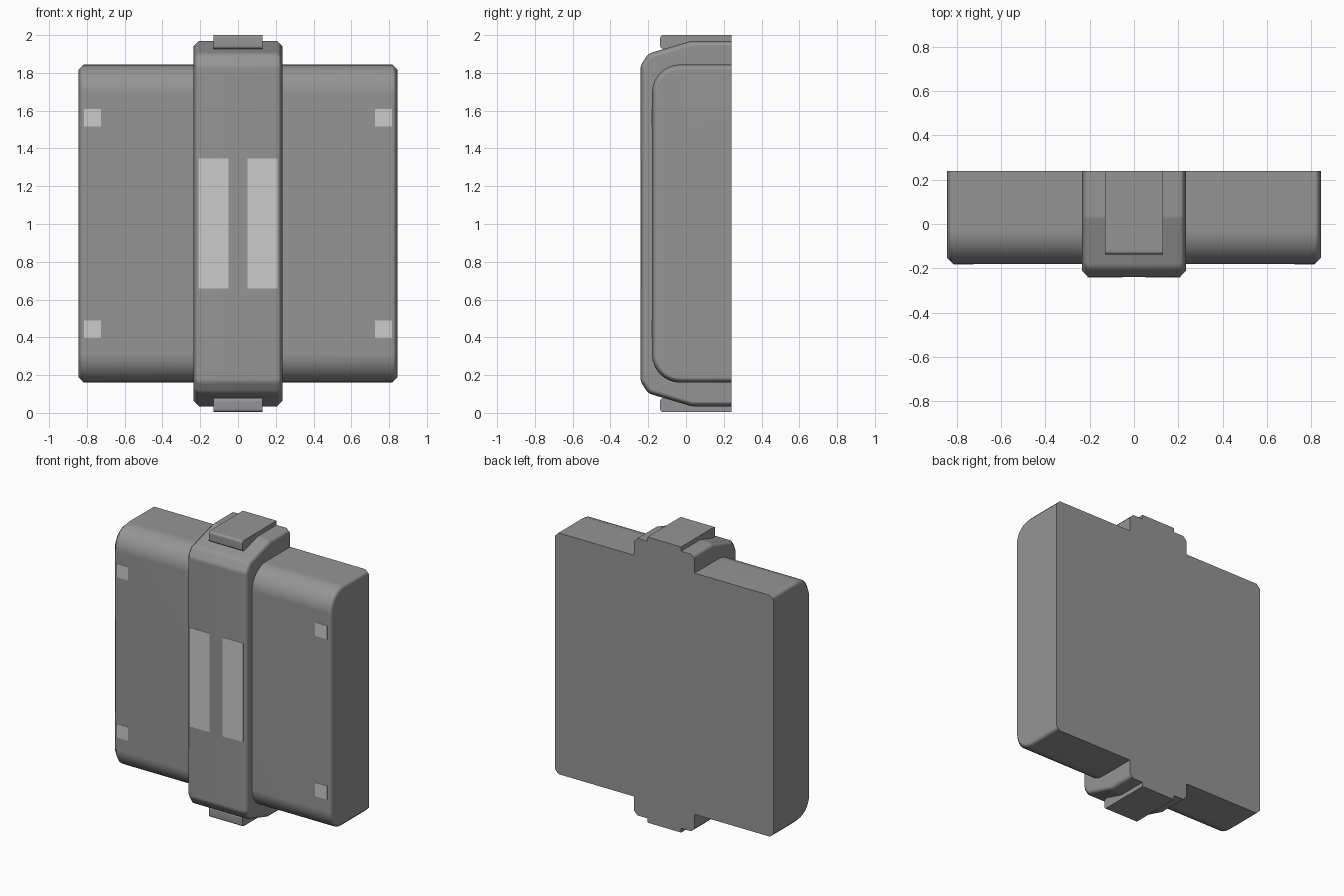
import bpy, bmesh, math
from mathutils import Vector

if "Cube" in bpy.data.objects:
    bpy.data.objects.remove(bpy.data.objects["Cube"], do_unlink=True)

BACK, MID = 0.24, 1.0025


def material(name, value):
    m = bpy.data.materials.new(name)
    m.use_nodes = True
    m.diffuse_color = (value, value, value, 1)
    m.node_tree.nodes["Principled BSDF"].inputs["Base Color"].default_value = (value, value, value, 1)
    return m


grey = material("mid grey", 0.30)
light = material("light grey", 0.60)


def rounded(corners, steps=7):
    """Round each (y, z, radius) corner of a closed outline."""
    out = []
    n = len(corners)
    for i, (y, z, r) in enumerate(corners):
        p = Vector((y, z))
        if r == 0:
            out.append(p)
            continue
        a = (Vector(corners[i - 1][:2]) - p).normalized()
        b = (Vector(corners[(i + 1) % n][:2]) - p).normalized()
        half = a.angle(b) / 2
        centre = p + (a + b).normalized() * (r / math.sin(half))
        start = p + a * (r / math.tan(half)) - centre
        end = p + b * (r / math.tan(half)) - centre
        sweep = start.angle_signed(end)
        for k in range(steps + 1):
            t = -sweep * k / steps
            out.append(centre + Vector((start.x * math.cos(t) - start.y * math.sin(t),
                                        start.x * math.sin(t) + start.y * math.cos(t))))
    return out


def extrude_part(name, outline, half_width, chamfer=0):
    """Extrude a side outline across x and chamfer its ends, leaving the back flat."""
    bm = bmesh.new()
    face = bm.faces.new([bm.verts.new((-half_width, p.x, p.y)) for p in outline])
    moved = bmesh.ops.extrude_face_region(bm, geom=[face])["geom"]
    bmesh.ops.translate(bm, vec=(2 * half_width, 0, 0),
                        verts=[v for v in moved if isinstance(v, bmesh.types.BMVert)])
    bmesh.ops.recalc_face_normals(bm, faces=bm.faces)
    if chamfer:
        edges = [e for e in bm.edges
                 if abs(e.verts[0].co.x - e.verts[1].co.x) < 1e-5
                 and not all(abs(v.co.y - BACK) < 1e-5 for v in e.verts)]
        bmesh.ops.bevel(bm, geom=edges, offset=chamfer, segments=1,
                        affect='EDGES', clamp_overlap=True)
    mesh = bpy.data.meshes.new(name)
    bm.to_mesh(mesh)
    bm.free()
    mesh.materials.append(grey)
    obj = bpy.data.objects.new(name, mesh)
    bpy.context.collection.objects.link(obj)
    bpy.ops.object.select_all(action='DESELECT')
    obj.select_set(True)
    bpy.context.view_layer.objects.active = obj
    bpy.ops.object.shade_smooth_by_angle(angle=math.radians(50))
    weighted = obj.modifiers.new("even shading", 'WEIGHTED_NORMAL')
    weighted.keep_sharp = True
    return obj


def symmetric(top):
    """Close an outline by mirroring its upper half about mid height."""
    return top + [(y, 2 * MID - z, r) for y, z, r in reversed(top)]


# Wide case with rounded front edges
extrude_part("case", rounded(symmetric([(BACK, 1.845, 0), (-0.18, 1.845, 0.15)])), 0.845, 0.028)

# Central band with sloping shoulders
band = [(BACK, 1.97, 0), (0.03, 1.97, 0.06), (-0.20, 1.902, 0.06), (-0.24, 1.84, 0.05)]
extrude_part("band", rounded(symmetric(band), 4), 0.235, 0.028)

# Clips at the top and bottom of the band
for name, side in (("top_clip", 1), ("bottom_clip", -1)):
    low, high = MID + side * 0.925, MID + side * 0.9975
    clip = [(BACK, low, 0), (BACK, high, 0), (-0.137, high, 0.015), (-0.137, low, 0.015)]
    extrude_part(name, rounded(clip, 3), 0.13)


def plate(name, x, z, width, height, front):
    bpy.ops.mesh.primitive_cube_add(size=1, location=(x, front, z))
    obj = bpy.context.object
    obj.name = name
    obj.scale = (width, 0.004, height)
    obj.data.materials.append(light)


# Pale panels on the band and small squares on the case
for side, label in ((1, "left"), (-1, "right")):
    plate(label + "_panel", side * 0.13, MID, 0.158, 0.69, -0.24)
    for z, level in ((MID + 0.56, "upper"), (MID - 0.56, "lower")):
        plate(f"{level}_{label}_square", side * 0.77, z, 0.092, 0.094, -0.18)
